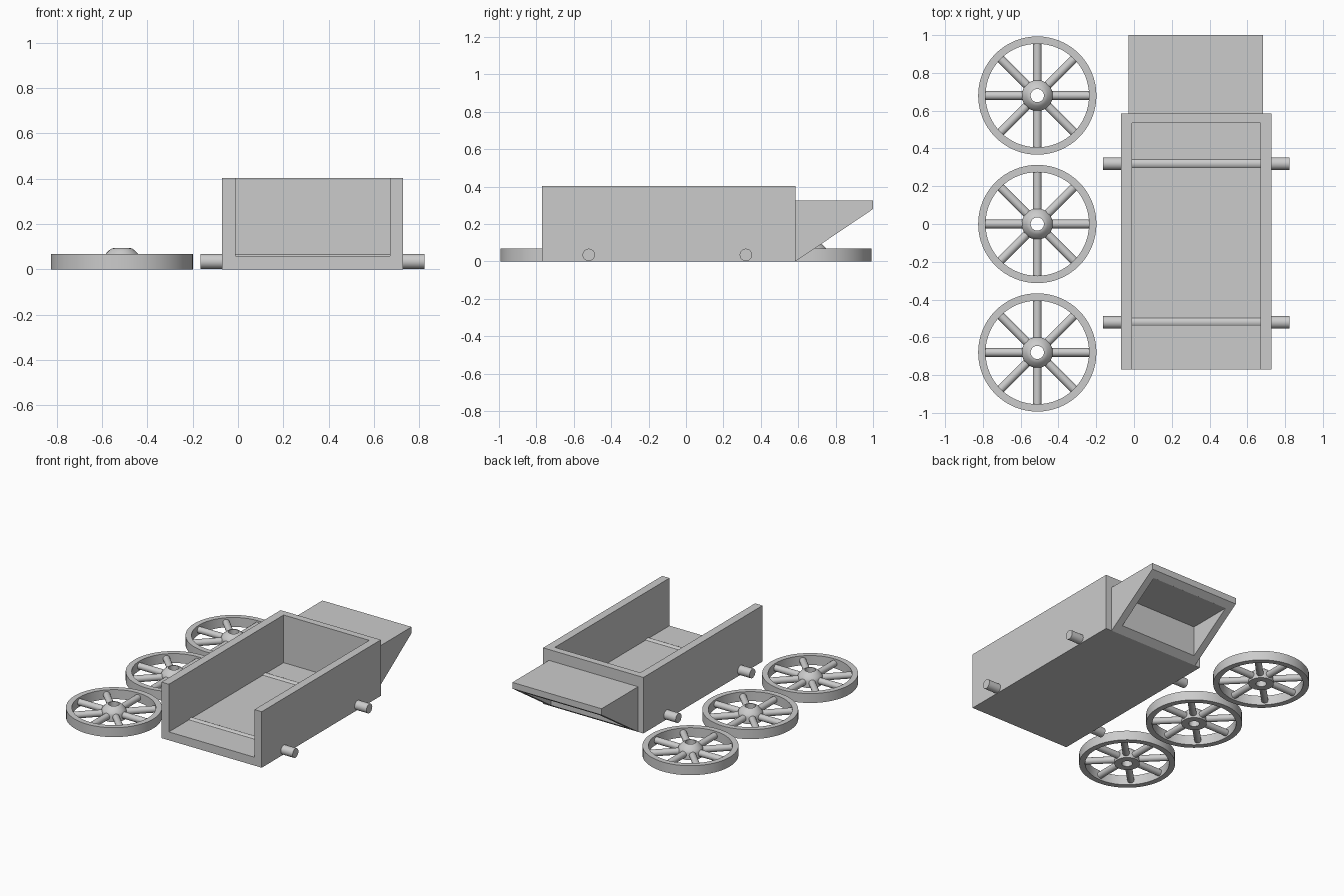
import bpy, bmesh, math
from mathutils import Matrix, Vector

if "Cube" in bpy.data.objects:
    bpy.data.objects.remove(bpy.data.objects["Cube"])

grey = bpy.data.materials.new("plain_grey")
grey.diffuse_color = (0.6, 0.6, 0.6, 1)
grey.use_nodes = True
grey.node_tree.nodes["Principled BSDF"].inputs["Base Color"].default_value = grey.diffuse_color


def finish(name, bm, smooth=False):
    bmesh.ops.recalc_face_normals(bm, faces=bm.faces)
    mesh = bpy.data.meshes.new(name)
    bm.to_mesh(mesh)
    bm.free()
    mesh.materials.append(grey)
    ob = bpy.data.objects.new(name, mesh)
    bpy.context.collection.objects.link(ob)
    if smooth:
        bpy.ops.object.select_all(action='DESELECT')
        ob.select_set(True)
        bpy.context.view_layer.objects.active = ob
        bpy.ops.object.shade_smooth_by_angle(angle=math.radians(35))
    return ob


def prism(name, profile, x0, x1):
    """Extrude a (y, z) profile along x."""
    bm = bmesh.new()
    face = bm.faces.new([bm.verts.new((x0, y, z)) for y, z in profile])
    ext = bmesh.ops.extrude_face_region(bm, geom=[face])
    bmesh.ops.translate(bm, vec=(x1 - x0, 0, 0),
                        verts=[v for v in ext["geom"] if isinstance(v, bmesh.types.BMVert)])
    return finish(name, bm)


def cut(ob, cutter):
    mod = ob.modifiers.new("hollow", 'BOOLEAN')
    mod.operation = 'DIFFERENCE'
    mod.solver = 'EXACT'
    mod.object = cutter
    cutter.hide_render = True
    cutter.hide_viewport = True
    cutter.display_type = 'WIRE'


def lathe(bm, profile, steps):
    """Spin a closed (radius, z) profile around z."""
    rings = []
    for i in range(steps):
        a = 2 * math.pi * i / steps
        rings.append([bm.verts.new((r * math.cos(a), r * math.sin(a), z)) for r, z in profile])
    n = len(profile)
    for i in range(steps):
        p, q = rings[i], rings[(i + 1) % steps]
        for j in range(n):
            k = (j + 1) % n
            bm.faces.new((p[j], q[j], q[k], p[k]))


def rod(bm, start, end, radius, sides):
    start, end = Vector(start), Vector(end)
    d = end - start
    m = Matrix.Translation((start + end) / 2) @ d.to_track_quat('Z', 'Y').to_matrix().to_4x4()
    bmesh.ops.create_cone(bm, cap_ends=True, segments=sides, radius1=radius,
                          radius2=radius, depth=d.length, matrix=m)


# Cart body: box open at the top and front
body = prism("cart_body", [(-0.77, 0), (0.585, 0), (0.585, 0.403), (-0.77, 0.403)], -0.07, 0.728)
cut(body, prism("body_cutter", [(-0.9, 0.06), (0.535, 0.06), (0.535, 0.6), (-0.9, 0.6)], -0.011, 0.67))

# Wedge-shaped rear box, hollow from its sloping underside
rear = prism("rear_box", [(0.585, 0), (1.0, 0.28), (1.0, 0.325), (0.585, 0.325)], -0.028, 0.682)
cut(rear, prism("rear_cutter", [(0.635, -0.1), (1.085, 0.2026), (0.955, 0.25), (0.635, 0.25)], 0.022, 0.632))

# Axles
for label, y in (("front", -0.52), ("rear", 0.32)):
    bm = bmesh.new()
    rod(bm, (-0.165, y, 0.035), (0.822, y, 0.035), 0.033, 32)
    finish(label + "_axle", bm, True)

# Wheels lying flat: rim, domed hub and eight spokes
for i, y in enumerate((-0.68, 0, 0.68)):
    parts = []
    bm = bmesh.new()
    lathe(bm, [(0.274, 0), (0.313, 0), (0.313, 0.068), (0.274, 0.068)], 64)
    parts.append(finish(f"wheel_rim_{i + 1}", bm, True))
    bm = bmesh.new()
    lathe(bm, [(0.035, 0), (0.082, 0), (0.082, 0.05), (0.078, 0.06), (0.068, 0.072),
               (0.056, 0.084), (0.045, 0.092), (0.035, 0.094)], 48)
    parts.append(finish(f"wheel_hub_{i + 1}", bm, True))
    bm = bmesh.new()
    for k in range(8):
        c, s = math.cos(k * math.pi / 4), math.sin(k * math.pi / 4)
        rod(bm, (0.07 * c, 0.07 * s, 0.034), (0.276 * c, 0.276 * s, 0.034), 0.023, 16)
    parts.append(finish(f"wheel_spokes_{i + 1}", bm, True))
    for ob in parts:
        ob.location = (-0.512, y, 0)
